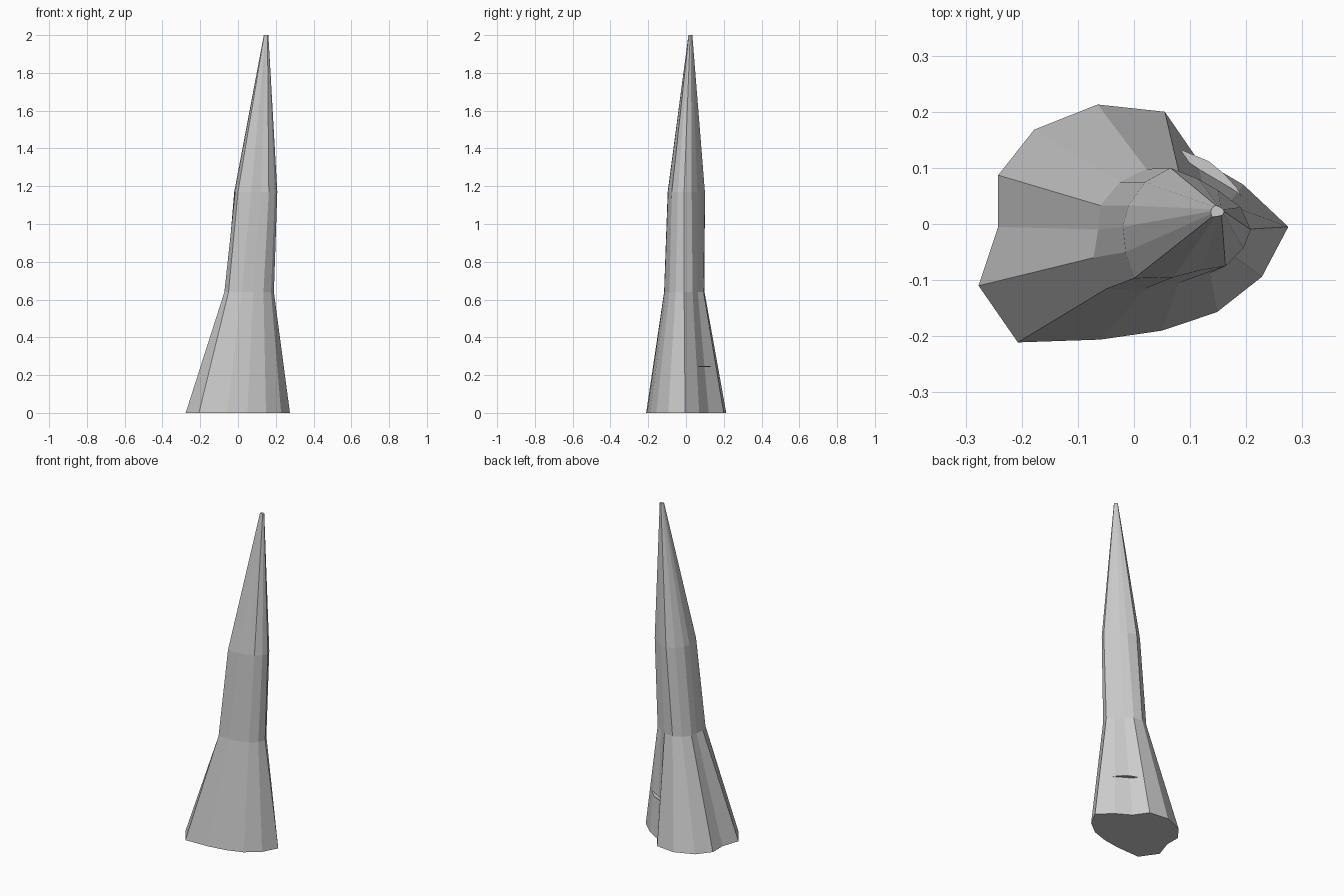
import bpy, bmesh

if "Cube" in bpy.data.objects:
    bpy.data.objects.remove(bpy.data.objects["Cube"])


def make_object(name, bm):
    bmesh.ops.recalc_face_normals(bm, faces=bm.faces[:])
    mesh = bpy.data.meshes.new(name)
    bm.to_mesh(mesh)
    bm.free()
    obj = bpy.data.objects.new(name, mesh)
    bpy.context.collection.objects.link(obj)
    return obj


def loft(name, rings):
    """Skin a stack of (z, outline) rings with flat quads and cap both ends."""
    bm = bmesh.new()
    loops = [[bm.verts.new((x, y, z)) for x, y in pts] for z, pts in rings]
    n = len(loops[0])
    for low, high in zip(loops, loops[1:]):
        for i in range(n):
            j = (i + 1) % n
            bm.faces.new((low[i], low[j], high[j], high[i]))
    bm.faces.new(loops[0][::-1])
    bm.faces.new(loops[-1])
    return make_object(name, bm)


# Outlines of the leaning rock spire, counter-clockwise from +x
base = [(.275, -.005), (.195, .07), (.11, .12), (.055, .20), (-.065, .213),
        (-.178, .168), (-.242, .087), (-.242, -.005), (-.277, -.11),
        (-.207, -.211), (-.06, -.206), (.05, -.19), (.148, -.157), (.228, -.094)]
waist = [(.19, -.01), (.167, .035), (.125, .062), (.08, .093), (.022, .098),
         (-.025, .075), (-.06, .033), (-.064, -.01), (-.072, -.06),
         (-.05, -.116), (.02, -.115), (.08, -.105), (.135, -.088), (.175, -.055)]
shoulder = [(.208, -.01), (.19, .03), (.15, .06), (.115, .08), (.065, .10),
            (.02, .075), (-.01, .033), (-.02, -.005), (-.015, -.05),
            (0, -.097), (.07, -.095), (.12, -.082), (.163, -.075), (.195, -.043)]
# Tip is the shoulder outline shrunk to a small flat end
tip = [(.149 + (x - .095) * .105, .023 + y * .105) for x, y in shoulder]

loft("rock_spire", [(0, base), (.64, waist), (1.17, shoulder), (2, tip)])

# Thin ledge poking out of the hollow on the back right side
ledge = [(.085, .132), (.06, .10), (.15, .0), (.20, .035),
         (.183, .065), (.16, .09), (.133, .112)]
loft("ledge", [(.243, ledge), (.247, ledge)])
